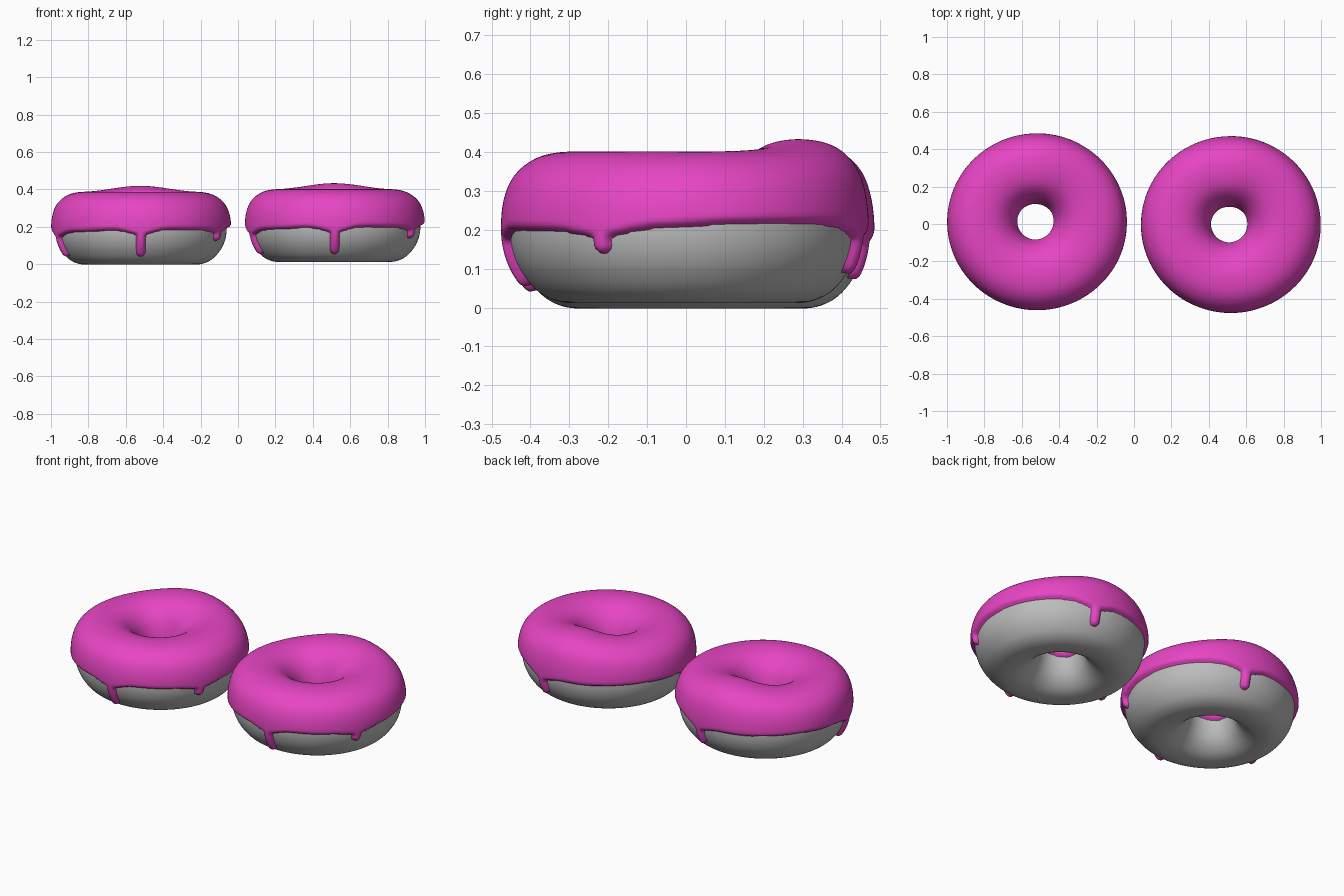
import bpy, bmesh, math
from mathutils import Vector

cube = bpy.data.objects.get("Cube")
if cube:
    bpy.data.objects.remove(cube, do_unlink=True)


def make_material(name, rgb):
    mat = bpy.data.materials.new(name)
    mat.use_nodes = True
    color = (*rgb, 1)
    mat.diffuse_color = color
    mat.node_tree.nodes["Principled BSDF"].inputs["Base Color"].default_value = color
    return mat


DOUGH = make_material("plain dough grey", (0.5, 0.5, 0.5))
ICING = make_material("pink icing", (0.8, 0.06, 0.55))

# Cross-section of the dough ring as (radius, height)
SECTION = [(0.458, 0.2), (0.451, 0.27), (0.425, 0.325), (0.37, 0.363), (0.29, 0.374),
           (0.215, 0.358), (0.16, 0.315), (0.13, 0.26), (0.118, 0.2), (0.125, 0.14),
           (0.15, 0.08), (0.195, 0.035), (0.25, 0.012), (0.32, 0.01), (0.38, 0.035),
           (0.425, 0.085), (0.45, 0.14)]
# Drips as (angle in degrees, lowest height, half width)
DRIPS = [(-90, 0.055, 0.024), (-28, 0.137, 0.024), (76, 0.085, 0.025), (198, 0.055, 0.024)]
THICKNESS = 0.023


def smooth_section(steps):
    """Closed Catmull-Rom curve through the section, with outward normals."""
    pts = [Vector(p) for p in SECTION]
    n = len(pts)
    curve = []
    for i in range(n):
        a, b, c, d = (pts[(i + k) % n] for k in (-1, 0, 1, 2))
        for s in range(steps):
            t = s / steps
            curve.append(0.5 * (2 * b + (c - a) * t + (2 * a - 5 * b + 4 * c - d) * t * t
                                + (3 * b - a - 3 * c + d) * t ** 3))
    m = len(curve)
    result = []
    for i, p in enumerate(curve):
        tangent = (curve[(i + 1) % m] - curve[i - 1]).normalized()
        result.append((p, Vector((tangent.y, -tangent.x))))
    return result


def angle_gap(a, b):
    return (a - b + math.pi) % math.tau - math.pi


def inside_icing(angle, p):
    """Signed distance from the icing border, positive where icing covers."""
    edge = 0.198 + 0.01 * math.cos(angle - 0.7) + 0.006 * math.cos(3 * angle - 1.5)
    dist = p.y - edge
    if p.x < 0.3:
        return dist
    for degrees, low, half in DRIPS:
        across = angle_gap(angle, math.radians(degrees)) * p.x
        # Wide sag above each drip, then a round-ended run
        dist += 0.03 * math.exp(-(across / 0.085) ** 2) * (0.6 if degrees == -28 else 1)
        bottom = low + half
        run = half - math.hypot(across, min(0, p.y - bottom) + max(0, p.y - 0.23))
        blend = max(0.015 - abs(dist - run), 0) / 0.015
        dist = max(dist, run) + blend * blend * 0.015 / 4
    return dist


def icing_height(angle, p):
    dist = inside_icing(angle, p)
    if dist <= 0:
        return max(dist, -0.012)
    u = min(dist / 0.02, 1)
    return THICKNESS * math.sqrt(1 - (1 - u) ** 2)


def build_ring(name, mat, center, columns, steps, height=None):
    section = smooth_section(steps)
    rows = len(section)
    bm = bmesh.new()
    grid, lift = [], []
    for c in range(columns):
        angle = math.tau * c / columns
        # Raised hump at the back of the ring
        hump = 0.032 * math.exp(-(angle_gap(angle, math.pi / 2) / 0.65) ** 2)
        ring, heights = [], []
        for p, normal in section:
            h = height(angle, p) if height else 0
            q = p + normal * h
            k = min(max((p.y - 0.2) / 0.17, 0), 1)
            z = q.y + hump * k * k * (3 - 2 * k)
            shift = -0.01 * (0.48 - q.x) / 0.38
            ring.append(bm.verts.new((center[0] + q.x * math.cos(angle) + shift,
                                      center[1] + 0.983 * q.x * math.sin(angle),
                                      center[2] + z)))
            heights.append(h)
        grid.append(ring)
        lift.append(heights)
    for c in range(columns):
        d = (c + 1) % columns
        for r in range(rows):
            s = (r + 1) % rows
            if max(lift[c][r], lift[d][r], lift[d][s], lift[c][s]) > -0.011:
                bm.faces.new((grid[c][r], grid[d][r], grid[d][s], grid[c][s]))
    # Drop the hidden points under the dough
    bmesh.ops.delete(bm, geom=[v for v in bm.verts if not v.link_faces], context="VERTS")
    bmesh.ops.recalc_face_normals(bm, faces=bm.faces)
    mesh = bpy.data.meshes.new(name)
    bm.to_mesh(mesh)
    bm.free()
    mesh.materials.append(mat)
    mesh.shade_smooth()
    obj = bpy.data.objects.new(name, mesh)
    bpy.context.collection.objects.link(obj)
    return obj


# Two iced rings side by side
for side, center in (("right", (-0.518, 0.012, -0.01)), ("left", (0.518, -0.003, 0.004))):
    build_ring(side + "_dough_ring", DOUGH, center, 160, 6)
    build_ring(side + "_icing", ICING, center, 320, 7, icing_height)
